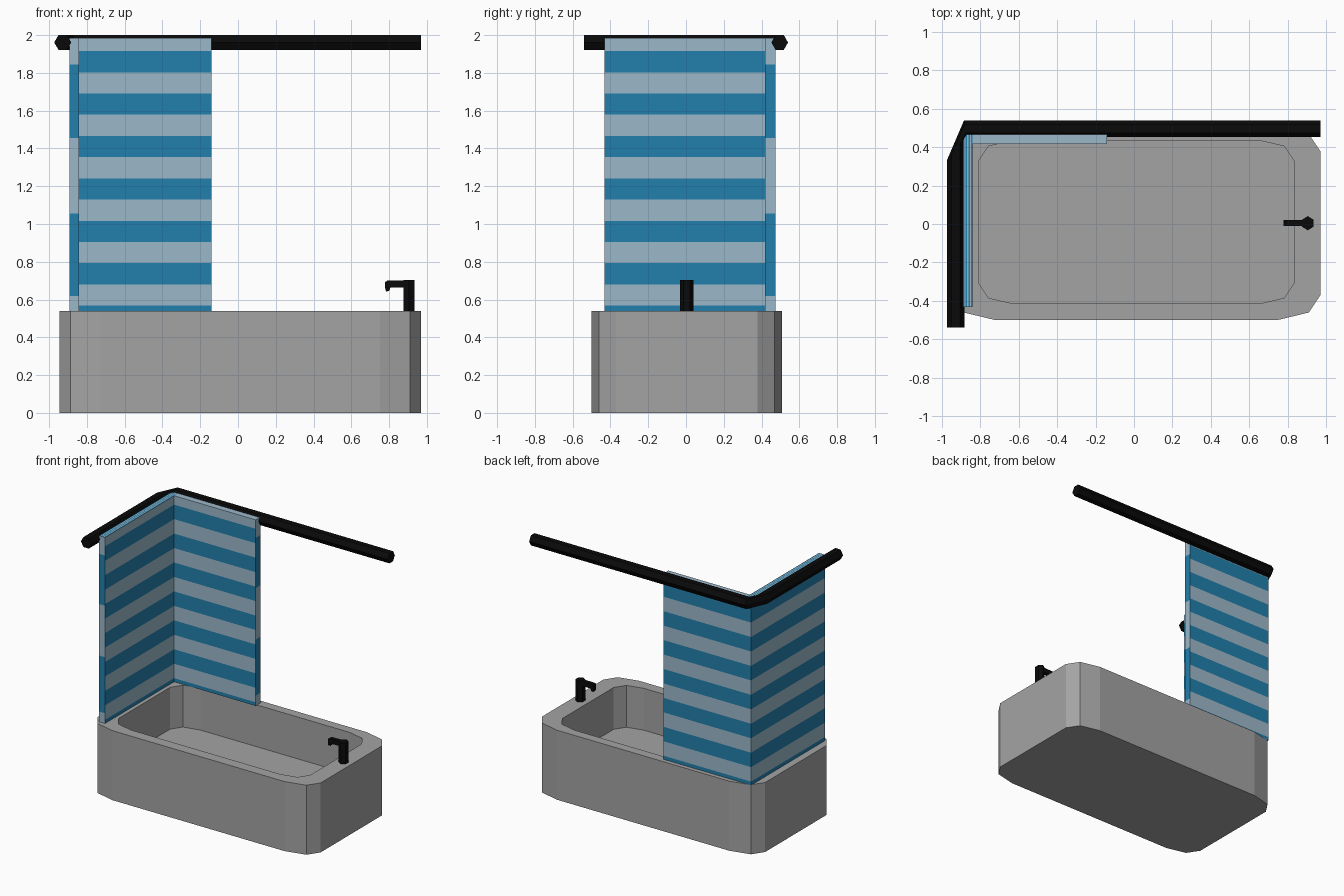
import bpy, bmesh, math

if "Cube" in bpy.data.objects:
    bpy.data.objects.remove(bpy.data.objects["Cube"])


def material(name, rgb):
    m = bpy.data.materials.new(name)
    m.diffuse_color = (*rgb, 1)
    m.use_nodes = True
    m.node_tree.nodes["Principled BSDF"].inputs["Base Color"].default_value = m.diffuse_color
    return m


GREY = material("tub grey", (0.37, 0.37, 0.37))
BLACK = material("black metal", (0.003, 0.003, 0.003))
BLUE = material("stripe blue", (0.016, 0.215, 0.42))
PALE = material("stripe pale blue", (0.33, 0.48, 0.59))


def finish(bm, name, mats, fix_normals=True):
    if fix_normals:
        bmesh.ops.recalc_face_normals(bm, faces=bm.faces)
    me = bpy.data.meshes.new(name)
    bm.to_mesh(me)
    bm.free()
    for m in mats:
        me.materials.append(m)
    ob = bpy.data.objects.new(name, me)
    bpy.context.collection.objects.link(ob)
    return ob


def bridge(bm, rings, cap_start=True, cap_end=True):
    """Skin a list of equal-length point rings."""
    vs = [[bm.verts.new(p) for p in r] for r in rings]
    n = len(vs[0])
    for a, b in zip(vs, vs[1:]):
        for i in range(n):
            j = (i + 1) % n
            bm.faces.new((a[i], a[j], b[j], b[i]))
    if cap_start:
        bm.faces.new(vs[0])
    if cap_end:
        bm.faces.new(vs[-1])


def outline(cx, cy, corner, z):
    """Mirror one corner's three points to all four quadrants."""
    pts = []
    for sx, sy in ((1, 1), (-1, 1), (-1, -1), (1, -1)):
        c = corner if sx * sy > 0 else corner[::-1]
        pts += [(cx + sx * x, cy + sy * y, z) for x, y in c]
    return pts


# Bathtub: faceted outer wall, flat rim, straight inner wall and floor
outer = [(0.958, 0.375), (0.898, 0.465), (0.74, 0.503)]
inner = [(0.823, 0.315), (0.77, 0.395), (0.64, 0.425)]
bm = bmesh.new()
bridge(bm, [outline(0.012, 0.004, outer, 0), outline(0.012, 0.004, outer, 0.54),
            outline(0.012, 0.01, inner, 0.54), outline(0.012, 0.01, inner, 0.215)])
finish(bm, "bathtub", [GREY])

# Shower curtain: L-shaped striped panel
Z0, Z1 = 0.54, 1.985
wide = [Z0] + [0.568 + 0.1123 * i for i in range(13)] + [Z1]
ends = [Z0, 0.62, 1.055, 1.455, 1.845, Z1]
A, B, C, D, E, F = [(-0.891, -0.432), (-0.891, 0.474), (-0.14, 0.474),
                    (-0.14, 0.417), (-0.841, 0.417), (-0.841, -0.432)]
bm = bmesh.new()


def quad(pts, idx):
    bm.faces.new([bm.verts.new(p) for p in pts]).material_index = idx


def wall(p, q, levels, first):
    for i, (lo, hi) in enumerate(zip(levels, levels[1:])):
        quad([(*q, lo), (*p, lo), (*p, hi), (*q, hi)], (first + i) % 2)


for p, q in ((A, B), (B, C), (D, E), (E, F)):
    wall(p, q, wide, 0)
for p, q in ((C, D), (F, A)):
    wall(p, q, ends, 1)
# top edges: thin lengthwise stripes on the side panel, plain on the back one
strips = 7
w = (E[0] - A[0]) / strips
for i in range(strips):
    x = A[0] + w * i
    quad([(x, A[1], Z1), (x + w, A[1], Z1), (x + w, B[1], Z1), (x, B[1], Z1)], i % 2)
quad([(*E, Z1), (*D, Z1), (*C, Z1), (E[0], C[1], Z1)], 1)
# bottom edges
quad([(*A, Z0), (A[0], B[1], Z0), (E[0], B[1], Z0), (*F, Z0)], 0)
quad([(*E, Z0), (E[0], C[1], Z0), (*C, Z0), (*D, Z0)], 0)
finish(bm, "shower_curtain", [BLUE, PALE], False)


# Curtain rail: hexagonal bar with a bevelled outer bend
def section(out, inn):
    ring = []
    for i in range(6):
        a = math.radians(60 * i)
        t = 0.5 + 0.5 * math.cos(a)
        ring.append((inn[0] + (out[0] - inn[0]) * t, inn[1] + (out[1] - inn[1]) * t,
                     1.961 + 0.039 * math.sin(a) / math.sin(math.radians(60))))
    return ring


bm = bmesh.new()
bridge(bm, [section((-0.973, -0.539), (-0.883, -0.539)),
            section((-0.973, 0.335), (-0.883, 0.445)),
            section((-0.885, 0.54), (-0.872, 0.452)),
            section((0.97, 0.54), (0.97, 0.452))])
finish(bm, "curtain_rail", [BLACK])

# Tap: hexagonal post
bm = bmesh.new()
hexagon = [(0.905 + 0.034 * math.sin(math.radians(60 * i)),
            0.004 + 0.037 * math.cos(math.radians(60 * i))) for i in range(6)]
bridge(bm, [[(x, y, z) for x, y in hexagon] for z in (0.53, 0.703)])
finish(bm, "tap_post", [BLACK])

# Tap: spout with a down-turned tip
profile = [(0.90, 0.702), (0.79, 0.70), (0.779, 0.692), (0.779, 0.66), (0.784, 0.643),
           (0.80, 0.645), (0.807, 0.664), (0.90, 0.664)]
bm = bmesh.new()
bridge(bm, [[(x, y, z) for x, z in profile] for y in (-0.011, 0.02)])
finish(bm, "tap_spout", [BLACK])
